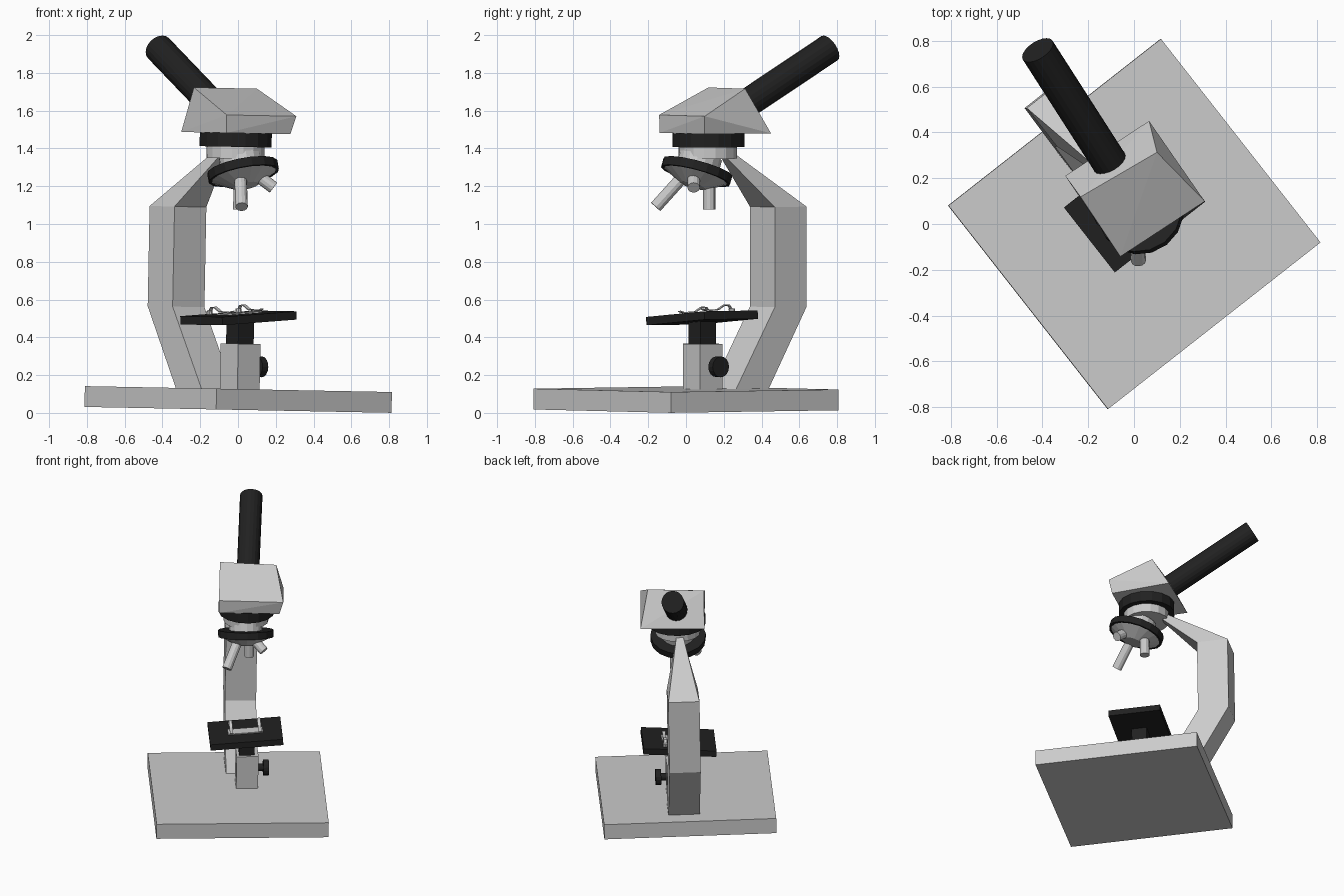
import bpy, bmesh
from math import radians
from mathutils import Matrix, Vector

if "Cube" in bpy.data.objects:
    bpy.data.objects.remove(bpy.data.objects["Cube"])

def T(x, y, z):
    return Matrix.Translation((x, y, z))

def R(deg, axis):
    return Matrix.Rotation(radians(deg), 4, axis)

# Whole model is turned on its vertical axis and leans slightly
LEAN = T(0, 0, 0.016) @ R(1.1, 'Y')
BODY = LEAN @ R(38.1, 'Z')
HEAD = LEAN @ R(33.2, 'Z')
STAGE = BODY @ T(0.047, 0.071, 0.487) @ R(-4.3, 'Y')
NOSE = BODY @ T(0.037, 0.043, 1.262) @ R(-19, 'X')

black = bpy.data.materials.new("black")
black.diffuse_color = (0.015, 0.015, 0.015, 1)
black.use_nodes = True
black.node_tree.nodes["Principled BSDF"].inputs["Base Color"].default_value = black.diffuse_color

def finish(name, bm, frame, mat=None):
    bmesh.ops.recalc_face_normals(bm, faces=bm.faces)
    me = bpy.data.meshes.new(name)
    bm.to_mesh(me)
    bm.free()
    ob = bpy.data.objects.new(name, me)
    ob.matrix_world = frame
    bpy.context.collection.objects.link(ob)
    if mat:
        me.materials.append(mat)
    return ob

def box(name, frame, center, size, mat=None):
    bm = bmesh.new()
    bmesh.ops.create_cube(bm, size=1, matrix=T(*center) @ Matrix.Diagonal((*size, 1)))
    return finish(name, bm, frame, mat)

def rod(name, frame, a, b, r1, r2=None, mat=None, sides=16):
    a, b = Vector(a), Vector(b)
    d = b - a
    m = Matrix.Translation((a + b) / 2) @ d.to_track_quat('Z', 'Y').to_matrix().to_4x4()
    bm = bmesh.new()
    bmesh.ops.create_cone(bm, cap_ends=True, segments=sides, radius1=r1,
                          radius2=r1 if r2 is None else r2, depth=d.length, matrix=m)
    return finish(name, bm, frame, mat)

def loft(name, frame, rings, mat=None):
    """Join successive four-cornered rings and cap both ends."""
    bm = bmesh.new()
    vs = [[bm.verts.new(p) for p in ring] for ring in rings]
    for p, q in zip(vs, vs[1:]):
        for i in range(4):
            j = (i + 1) % 4
            bm.faces.new((p[i], p[j], q[j], q[i]))
    bm.faces.new(vs[0])
    bm.faces.new(vs[-1])
    return finish(name, bm, frame, mat)

# Base plate
box("base", BODY, (0, 0, 0.055), (1.18, 1.13, 0.11))

# Bent arm: front (y, z), back (y, z), half width
arm = [((0.22, 0.10), (0.44, 0.10), 0.107),
       ((0.486, 0.54), (0.70, 0.54), 0.107),
       ((0.486, 1.07), (0.70, 1.07), 0.107),
       ((0.23, 1.33), (0.27, 1.36), 0.025)]
loft("arm", BODY, [[(0.035 - w, *f), (0.035 + w, *f), (0.035 + w, *b), (0.035 - w, *b)]
                   for f, b, w in arm])

# Stage support and focus knob
box("stage_block", BODY, (0.06, 0.065, 0.225), (0.15, 0.15, 0.25))
box("stage_post", BODY, (0.055, 0.065, 0.405), (0.104, 0.104, 0.14), black)
rod("knob_shaft", BODY, (0.12, 0.07, 0.23), (0.18, 0.07, 0.23), 0.026, mat=black)
rod("focus_knob", BODY, (0.172, 0.07, 0.23), (0.21, 0.07, 0.23), 0.055, mat=black)

# Stage plate, glass slide and spring clips
box("stage", STAGE, (0, 0, 0), (0.50, 0.36, 0.044), black)
box("slide", STAGE, (0, -0.01, 0.025), (0.24, 0.08, 0.008))
clip = [(-0.075, 0.038), (-0.05, 0.031), (0.03, 0.034), (0.075, 0.058), (0.105, 0.056), (0.125, 0.03)]
for side, x in (("left", -0.095), ("right", 0.1)):
    loft("clip_" + side, STAGE,
         [[(x - 0.011, y, z), (x + 0.011, y, z), (x + 0.011, y, z + 0.006), (x - 0.011, y, z + 0.006)]
          for y, z in clip])
    rod("clip_screw_" + side, STAGE, (x, 0.125, 0.02), (x, 0.125, 0.042), 0.017, sides=10)

# Neck and collar under the head
rod("collar", BODY, (0.043, 0.119, 1.392), (0.043, 0.119, 1.467), 0.192, mat=black)
rod("neck", BODY, (0.04, 0.115, 1.33), (0.04, 0.115, 1.40), 0.155)

# Tilted revolving nosepiece
rod("nosepiece_hub", NOSE, (0, 0, 0), (0, 0, 0.09), 0.115)
rod("nosepiece_rim", NOSE, (0, 0, -0.024), (0, 0, 0.024), 0.19, mat=black)
rod("nosepiece_cone", NOSE, (0, 0, -0.08), (0, 0, -0.02), 0.07, 0.18)

# Three objectives: long front, short side, upright rear
for name, a, b in (("objective_long", (-0.01, 0.005, 1.25), (-0.10, -0.125, 1.075)),
                   ("objective_short", (0.08, -0.01, 1.25), (0.155, -0.07, 1.18)),
                   ("objective_rear", (0.065, 0.105, 1.25), (0.065, 0.105, 1.06))):
    rod(name, BODY, a, b, 0.033, sides=12)

# Head: wedge with a ridge, lower front lip and long back slope
bm = bmesh.new()
for p in ((-0.15, -0.068, 1.465), (0.262, -0.055, 1.465), (0.278, 0.356, 1.465), (-0.16, 0.356, 1.465),
          (-0.153, -0.07, 1.56), (0.288, -0.07, 1.56),
          (-0.158, 0.245, 1.702), (0.228, 0.225, 1.702)):
    bm.verts.new(p)
bmesh.ops.convex_hull(bm, input=bm.verts)
finish("head", bm, HEAD)

# Eyepiece tube
rod("eyepiece", HEAD, (0.033, 0.22, 1.54), (0.033, 0.886, 1.906), 0.077, mat=black, sides=20)
